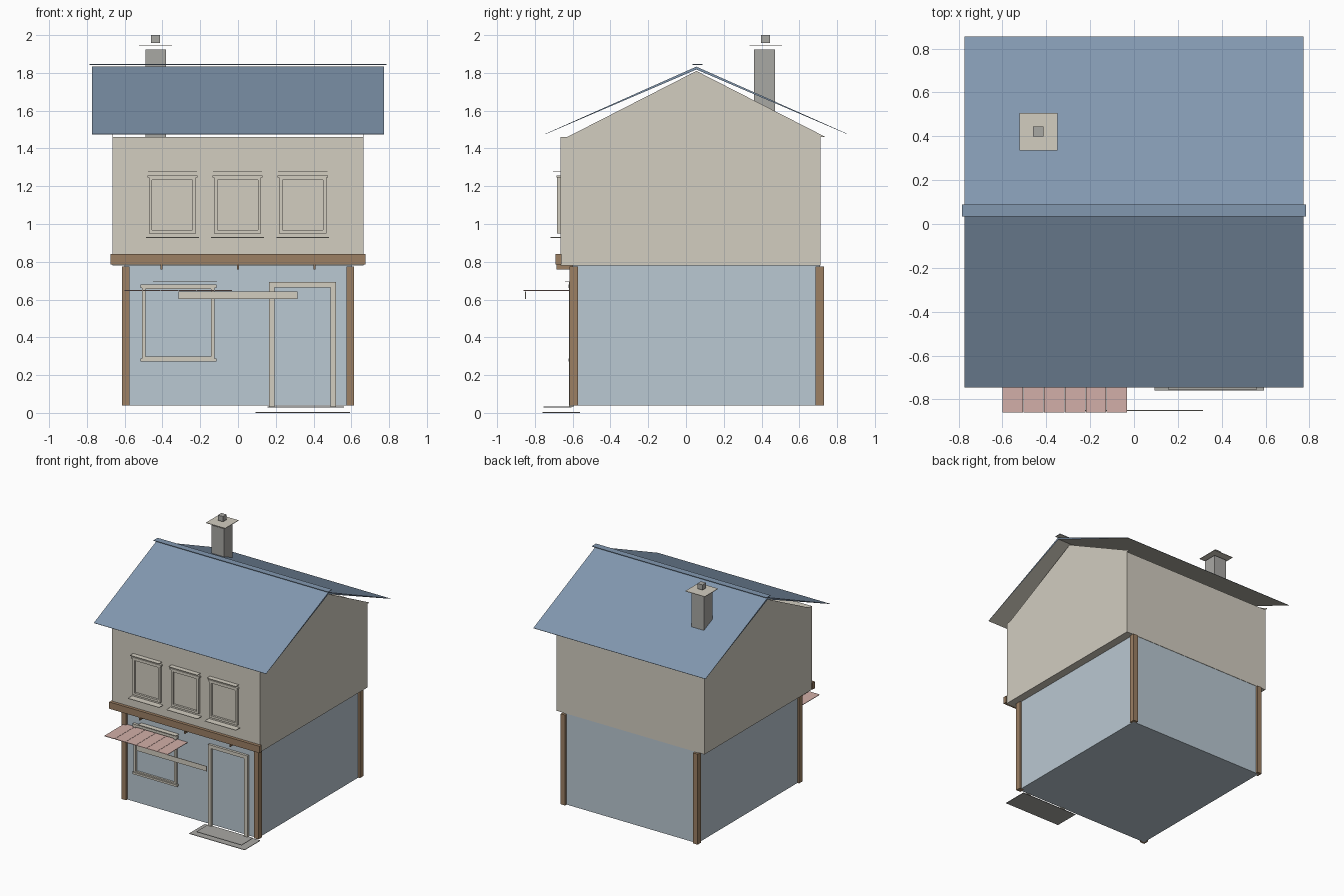
import bpy, bmesh

cube = bpy.data.objects.get("Cube")
if cube:
    bpy.data.objects.remove(cube, do_unlink=True)


def material(name, hexcode):
    rgb = [int(hexcode[i:i + 2], 16) / 255 for i in (0, 2, 4)]
    lin = [c / 12.92 if c < 0.04 else ((c + 0.055) / 1.055) ** 2.4 for c in rgb]
    mat = bpy.data.materials.new(name)
    mat.use_nodes = True
    mat.diffuse_color = (*lin, 1)
    mat.node_tree.nodes["Principled BSDF"].inputs["Base Color"].default_value = (*lin, 1)
    return mat


CREAM = material("cream plaster", "D2CDC0")
BLUE = material("pale blue wall", "BAC8D2")
ROOF = material("slate blue roof", "8298B0")
BROWN = material("brown timber", "9C8064")
GREY = material("grey stone", "A9A8A4")
PINK = material("dusty pink cloth", "D2AFA8")


def extrude(name, profile, x0, x1, mat, under=None):
    """Extrude a (y, z) outline along x; faces looking down may take another colour."""
    bm = bmesh.new()
    face = bm.faces.new([bm.verts.new((x0, y, z)) for y, z in profile])
    moved = bmesh.ops.extrude_face_region(bm, geom=[face])["geom"]
    bmesh.ops.translate(bm, vec=(x1 - x0, 0, 0),
                        verts=[v for v in moved if isinstance(v, bmesh.types.BMVert)])
    bmesh.ops.recalc_face_normals(bm, faces=bm.faces)
    if under:
        for f in bm.faces:
            f.material_index = int(f.normal.z < -0.1)
    mesh = bpy.data.meshes.new(name)
    bm.to_mesh(mesh)
    bm.free()
    mesh.materials.append(mat)
    if under:
        mesh.materials.append(under)
    obj = bpy.data.objects.new(name, mesh)
    bpy.context.collection.objects.link(obj)
    return obj


def box(name, x, y, z, mat, under=None):
    outline = [(y[0], z[0]), (y[1], z[0]), (y[1], z[1]), (y[0], z[1])]
    return extrude(name, outline, x[0], x[1], mat, under)


def plate(name, x, y, z, mat, under=None):
    return box(name, x, y, (z - 0.002, z + 0.002), mat, under)


def frame(name, x, z, y, bar, mat, bottom=True):
    """Rectangular trim made of separate bars."""
    box(name + "_left_bar", (x[1] - bar, x[1]), y, z, mat)
    box(name + "_right_bar", (x[0], x[0] + bar), y, z, mat)
    inner = (x[0] + bar, x[1] - bar)
    box(name + "_head", inner, y, (z[1] - bar, z[1]), mat)
    if bottom:
        box(name + "_foot", inner, y, (z[0], z[0] + bar), mat)


# Storeys
box("ground_floor", (-0.6, 0.6), (-0.6, 0.71), (0.04, 0.78), BLUE)
box("upper_floor", (-0.665, 0.665), (-0.665, 0.713), (0.78, 1.46), CREAM)

# Corner posts
for side, x in (("left", 0.595), ("right", -0.595)):
    for end, y in (("front", -0.595), ("back", 0.708)):
        box(f"{end}_{side}_post", (x - 0.02, x + 0.02), (y - 0.022, y + 0.022),
            (0.04, 0.775), BROWN)

# Jetty beam and its brackets
box("jetty_beam", (-0.675, 0.675), (-0.69, -0.66), (0.785, 0.84), BROWN)
for i in (-1, 0, 1):
    x = i * 0.405
    box("beam_bracket", (x - 0.004, x + 0.004), (-0.685, -0.6), (0.76, 0.79), BROWN)

# Thin gable walls
RIDGE = 0.055
for side, x in (("left", 0.665), ("right", -0.665)):
    extrude(side + "_gable", [(RIDGE - 0.685, 1.46), (RIDGE + 0.685, 1.46), (RIDGE, 1.81)],
            x, x * 0.995, CREAM)

# Roof sheets with pale undersides, and the ridge cap
for end, s in (("front", -1), ("back", 1)):
    extrude(end + "_roof_sheet",
            [(RIDGE, 1.833), (RIDGE + s * 0.8, 1.477), (RIDGE + s * 0.8, 1.475), (RIDGE, 1.818)],
            -0.774, 0.774, ROOF, CREAM)
plate("ridge_cap", (-0.785, 0.785), (0.035, 0.088), 1.845, ROOF, CREAM)

# Chimney
box("chimney_stack", (-0.49, -0.38), (0.36, 0.47), (1.45, 1.925), GREY)
plate("chimney_cap", (-0.523, -0.35), (0.335, 0.507), 1.944, CREAM)
box("chimney_pot", (-0.46, -0.413), (0.398, 0.444), (1.958, 2.0), GREY)

# Upper windows
for name, x in (("right", -0.347), ("middle", -0.002), ("left", 0.343)):
    window = name + "_upper_window"
    frame(window, (x - 0.125, x + 0.125), (0.95, 1.25), (-0.682, -0.66), 0.018, CREAM)
    box(window + "_cornice", (x - 0.133, x + 0.133), (-0.686, -0.66), (1.245, 1.258), CREAM)
    plate(window + "_lintel", (x - 0.13, x + 0.13), (-0.705, -0.66), 1.276, CREAM)
    plate(window + "_sill", (x - 0.14, x + 0.14), (-0.718, -0.66), 0.929, CREAM)

# Shop window
frame("shop_window", (-0.508, -0.125), (0.28, 0.675), (-0.616, -0.595), 0.018, CREAM)
box("shop_window_sill", (-0.515, -0.115), (-0.622, -0.595), (0.272, 0.288), CREAM)
box("shop_window_cornice", (-0.515, -0.115), (-0.622, -0.595), (0.66, 0.68), CREAM)
plate("shop_window_lintel", (-0.45, -0.11), (-0.64, -0.595), 0.694, CREAM)

# Awning strips and the board at its front edge
STRIP = 0.095
for i in range(6):
    x = -0.6 + i * STRIP
    plate("awning_strip", (x, x + STRIP - 0.002), (-0.86, -0.6), 0.648, PINK)
box("awning_board", (-0.315, 0.315), (-0.852, -0.848), (0.602, 0.643), CREAM)

# Doorway and steps
frame("door_frame", (0.165, 0.518), (0.032, 0.693), (-0.62, -0.595), 0.028, CREAM, bottom=False)
plate("upper_step", (0.155, 0.56), (-0.755, -0.605), 0.031, GREY)
plate("lower_step", (0.093, 0.592), (-0.76, -0.56), 0.002, GREY)
